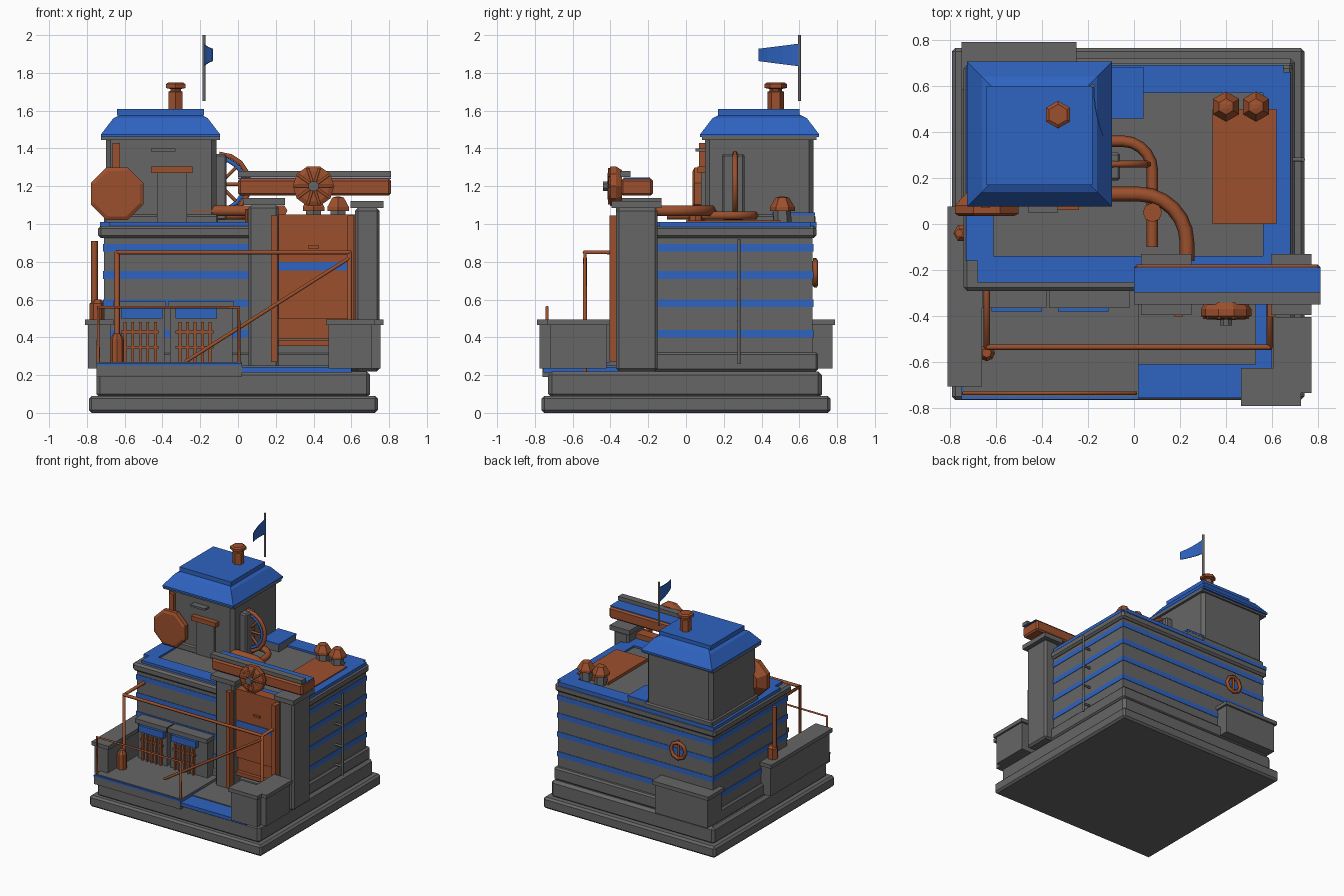
import bpy
import bmesh
import math
from mathutils import Vector, Matrix

if "Cube" in bpy.data.objects:
    bpy.data.objects.remove(bpy.data.objects["Cube"], do_unlink=True)


def make_material(name, colour):
    mat = bpy.data.materials.new(name)
    mat.use_nodes = True
    mat.diffuse_color = (*colour, 1)
    shader = next(n for n in mat.node_tree.nodes if n.type == "BSDF_PRINCIPLED")
    shader.inputs["Base Color"].default_value = (*colour, 1)
    return mat


grey = make_material("concrete grey", (.133, .133, .133))
blue = make_material("painted blue", (.028, .125, .53))
rust = make_material("rusty orange", (.33, .08, .026))


def finish(name, bm, mat):
    bmesh.ops.recalc_face_normals(bm, faces=bm.faces)
    mesh = bpy.data.meshes.new(name)
    bm.to_mesh(mesh)
    bm.free()
    mesh.materials.append(mat)
    obj = bpy.data.objects.new(name, mesh)
    bpy.context.collection.objects.link(obj)
    return obj


def box(name, mat, x, y, z, bevel=0):
    """Box from (low, high) pairs, optionally chamfered."""
    bm = bmesh.new()
    size = [p[1] - p[0] for p in (x, y, z)]
    mid = [(p[0] + p[1]) / 2 for p in (x, y, z)]
    bmesh.ops.create_cube(bm, size=1, matrix=Matrix.Translation(mid) @ Matrix.Diagonal((*size, 1)))
    if bevel:
        bmesh.ops.bevel(bm, geom=bm.edges[:], offset=bevel, segments=1, affect="EDGES")
    return finish(name, bm, mat)


def lathe(name, mat, centre, profile, sides, axis="Z", turn=0):
    """Stack of polygon rings; profile holds (radius, height) pairs."""
    bm = bmesh.new()
    rot = Matrix.Rotation(math.radians(90), 4, "X") if axis == "Y" else Matrix()
    place = Matrix.Translation(centre) @ rot
    rings = []
    for radius, height in profile:
        angles = [math.tau * (i + turn) / sides for i in range(sides)]
        rings.append([bm.verts.new(place @ Vector((radius * math.cos(a), radius * math.sin(a), height)))
                      for a in angles])
    for low, high in zip(rings, rings[1:]):
        for i in range(sides):
            j = (i + 1) % sides
            bm.faces.new((low[i], low[j], high[j], high[i]))
    bm.faces.new(rings[0])
    bm.faces.new(rings[-1])
    return finish(name, bm, mat)


def pipe(name, mat, points, radius, closed=False):
    curve = bpy.data.curves.new(name, "CURVE")
    curve.dimensions = "3D"
    curve.bevel_depth = radius
    curve.bevel_resolution = 1
    curve.use_fill_caps = True
    spline = curve.splines.new("POLY")
    spline.points.add(len(points) - 1)
    for point, co in zip(spline.points, points):
        point.co = (*co, 1)
    spline.use_cyclic_u = closed
    temp = bpy.data.objects.new(name, curve)
    bpy.context.collection.objects.link(temp)
    bpy.context.view_layer.update()
    mesh = bpy.data.meshes.new_from_object(temp.evaluated_get(bpy.context.evaluated_depsgraph_get()))
    bpy.data.objects.remove(temp, do_unlink=True)
    mesh.materials.clear()
    mesh.materials.append(mat)
    obj = bpy.data.objects.new(name, mesh)
    bpy.context.collection.objects.link(obj)


def arc(cx, cy, radius, start, end, steps):
    """Points of a flat arc, angles in degrees."""
    angles = [math.radians(start + (end - start) * i / steps) for i in range(steps + 1)]
    return [(cx + radius * math.cos(a), cy + radius * math.sin(a)) for a in angles]


# Stepped foundation
box("foundation_lower", grey, (-.79, .74), (-.765, .765), (0, .09), .015)
box("foundation_upper", grey, (-.75, .7), (-.73, .72), (.08, .22), .02)

# Front porch and yard floor
box("porch_slab", grey, (-.75, .02), (-.76, -.4), (.19, .255))
box("porch_trim", blue, (-.75, .02), (-.763, -.4), (.25, .264))
box("porch_floor", grey, (-.74, .02), (-.75, -.27), (.25, .27))
box("yard_border", blue, (.02, .6), (-.755, -.3), (.215, .243))
box("yard_floor", grey, (.02, .53), (-.61, -.27), (.22, .25))

# Main building with painted bands
box("main_block", grey, (-.71, .67), (-.27, .67), (.22, .94))
box("skirting", grey, (-.73, .69), (-.28, .7), (.22, .32), .012)
for level in (.42, .58, .73, .875):
    box("wall_band", blue, (-.714, .674), (-.274, .674), (level - .02, level + .02))
box("cornice", grey, (-.74, .69), (-.29, .69), (.925, .99), .015)
box("roof_deck", grey, (-.62, .57), (-.15, .58), (.97, .995))

# Raised blue roof rim
for x, y in (((-.68, .65), (-.255, -.14)), ((-.73, .65), (.57, .69)),
             ((-.73, -.61), (-.16, .69)), ((.56, .68), (-.14, .66))):
    box("roof_rim", blue, x, y, (.98, 1.01))
box("roof_panel", rust, (.34, .62), (0, .5), (.99, 1.018))
box("roof_locker", grey, (-.12, .04), (.46, .68), (.99, 1.045))
box("roof_locker_lid", blue, (-.12, .042), (.458, .682), (1.045, 1.06))

# Roof vents
for x in (.4, .53):
    lathe("vent_base", grey, (x, .51, 0), [(.05, .99), (.045, 1.08)], 6, turn=.5)
    lathe("vent_hood", rust, (x, .51, 0), [(.066, 1.07), (.066, 1.09), (.035, 1.14), (.012, 1.145)], 6, turn=.5)

# Curved roof pipes
path = [(-.15, .36)] + arc(-.05, .23, .13, 90, 0, 5) + [(.08, .05)]
pipe("roof_pipe_back", rust, [(x, y, 1.045) for x, y in path] + [(.08, -.1, 1.045)], .025)
path = [(-.24, .13)] + arc(.02, -.08, .21, 90, 0, 6) + [(.23, -.16)]
pipe("roof_pipe_front", rust, [(x, y, 1.07) for x, y in path], .032)
lathe("pipe_valve", rust, (.08, .05, 0), [(.042, 1.0), (.042, 1.08)], 8)

# Tower with hipped roof
box("tower", grey, (-.7, -.115), (.1, .675), (.99, 1.47), .025)
box("tower_foot", grey, (-.71, -.105), (.09, .685), (.99, 1.05), .01)
root2 = math.sqrt(2)
box("tower_eave", grey, (-.725, -.095), (.085, .69), (1.445, 1.465))
lathe("tower_roof", blue, (-.41, .39, 0),
      [(.315 * root2, 1.46), (.315 * root2, 1.475), (.25 * root2, 1.56), (.2 * root2, 1.585)], 4, turn=.5)
box("tower_roof_cap", blue, (-.64, -.18), (.17, .6), (1.575, 1.61))
lathe("chimney", rust, (-.33, .475, 0),
      [(.043, 1.6), (.043, 1.7), (.032, 1.705), (.032, 1.715), (.06, 1.72), (.06, 1.74), (.045, 1.75)], 6, turn=.5)

# Flag with a gentle curl
pipe("flag_pole", grey, [(-.18, .6, 1.65), (-.18, .6, 2)], .009)
bm = bmesh.new()
columns = []
for i in range(6):
    t = i / 5
    x, y, half = -.178 + .04 * t * t, .6 - .215 * t, .06 - .027 * t
    columns.append([bm.verts.new((x + d, y, 1.895 + s * half)) for d, s in ((0, 1), (0, -1), (.005, -1), (.005, 1))])
for a, b in zip(columns, columns[1:]):
    for i in range(4):
        bm.faces.new((a[i], a[i - 1], b[i - 1], b[i]))
bm.faces.new(columns[0])
bm.faces.new(columns[-1])
finish("flag", bm, blue)

# Tower front fittings
lathe("tower_dish", rust, (-.64, .1, 1.16), [(.09, -.04), (.15, .02), (.15, .055), (.13, .065)], 8, "Y", .5)
box("dish_bracket", rust, (-.665, -.625), (.07, .11), (1.25, 1.43))
box("tower_door", grey, (-.43, -.27), (.08, .12), (1.0, 1.27))
box("door_lintel", rust, (-.46, -.24), (.06, .11), (1.27, 1.305))
box("tower_awning", grey, (-.46, -.33), (.05, .11), (1.385, 1.4))

# Half wheel on the tower side
box("side_window", grey, (-.13, -.06), (.19, .31), (1.02, 1.37), .01)
for name, mat, radius, thick in (("wheel_rim", rust, .16, .015), ("wheel_inner_rim", blue, .135, .013)):
    pipe(name, mat, [(x, .26, z) for x, z in arc(-.1, 1.21, radius, 90, -90, 8)], thick)
for x, z in arc(-.1, 1.21, .15, 45, -45, 2):
    pipe("wheel_spoke", rust, [(-.1, .26, 1.21), (x, .26, z)], .01)

# Gate pillars
for low, high, cap_low, cap_high, top in ((.055, .215, .03, .25, 1.1), (.62, .75, .595, .77, 1.085)):
    box("gate_pillar", grey, (low, high), (-.37, -.15), (.22, top), .015)
    box("gate_pillar_cap", grey, (cap_low, cap_high), (-.395, -.13), (top, top + .037))

# Shutter door in the gateway
box("shutter_door", rust, (.2, .62), (-.33, -.25), (.5, 1.05))
box("shutter_band", blue, (.21, .59), (-.335, -.3), (.755, .8))
box("shutter_lower", rust, (.2, .62), (-.31, -.25), (.39, .51))
box("shutter_bar", rust, (.2, .62), (-.33, -.27), (.355, .385))
box("shutter_handle", rust, (.37, .43), (-.34, -.32), (.87, .885))
for x in (.175, .58):
    box("gate_frame", rust, (x, x + .035), (-.405, -.34), (.27, 1.045))

# Crane beam and its wheel
box("crane_beam", rust, (0, .81), (-.345, -.175), (1.15, 1.24), .012)
box("beam_strip", blue, (0, .81), (-.33, -.19), (1.238, 1.245))
box("beam_rail", grey, (0, .81), (-.35, -.295), (1.25, 1.28))
hub = Vector((.4, -.38, 1.2))
lathe("beam_wheel", rust, hub, [(.09, -.04), (.11, -.01), (.11, .02), (.085, .03)], 10, "Y")
lathe("wheel_hub", grey, hub, [(.028, 0), (.028, .06)], 8, "Y", .5)
for x, z in arc(hub.x, hub.z, .1, 0, 324, 9):
    pipe("wheel_rib", rust, [(hub.x, -.41, hub.z), (x, -.405, z)], .008)

# Barred front openings under hoods
for x, width in ((-.64, .25), (-.35, .32)):
    box("opening_frame", grey, (x - .01, x + width), (-.345, -.26), (.26, .56))
    box("opening_hood", grey, (x - .02, x + width + .01), (-.365, -.26), (.555, .59))
    box("opening_awning", blue, (x + .02, x + .24), (-.38, -.33), (.5, .552))
    for i in range(5):
        box("grille_bar", rust, (x + .035 + i * .04, x + .05 + i * .04), (-.365, -.34), (.27, .48))
    for z in (.34, .42):
        box("grille_rail", rust, (x + .02, x + .22), (-.36, -.34), (z, z + .015))

# Low perimeter walls with caps
for x, y in (((-.795, -.675), (-.69, .06)), ((.48, .71), (-.775, -.64)),
             ((.62, .755), (-.72, -.42)), ((-.735, -.265), (.6, .775))):
    box("low_wall", grey, x, y, (.235, .465))
    out = .015
    box("low_wall_cap", grey, (x[0] - out, x[1] + out), (y[0] - out, y[1] + out), (.465, .495))

# Railings and braces
pipe("porch_railing", rust, [(-.74, -.735, .24), (-.74, -.735, .56), (.005, -.735, .56), (.005, -.735, .2)], .009)
for x in (-.64, .59):
    pipe("yard_post", rust, [(x, -.535, .22), (x, -.535, .85), (x, -.28, .85)], .014)
pipe("yard_top_rail", rust, [(-.64, -.535, .85), (.59, -.535, .85)], .012)
pipe("yard_brace", rust, [(-.28, -.535, .27), (.59, -.535, .82)], .011)
lathe("gas_bottle", rust, (-.64, -.56, 0), [(.036, .27), (.036, .39), (.02, .42)], 8)

# Stack on the left wall
lathe("side_stack_base", rust, (-.745, -.04, 0), [(.04, .48), (.04, .58), (.02, .6)], 6)
pipe("side_stack", rust, [(-.76, -.04, .5), (-.76, -.04, .91)], .018)

# Conduit on the right wall
pipe("wall_conduit", grey, [(.735, .28, .26), (.735, .28, .92)], .009)
for z in (.33, .49, .66, .82):
    pipe("conduit_bracket", grey, [(.66, .28, z), (.74, .28, z)], .009)

# Hand wheel on the back wall
pipe("hand_wheel", rust, [(x, .685, z) for x, z in arc(-.41, .74, .065, 0, 315, 7)], .014, True)
pipe("hand_wheel_bar", rust, [(-.41, .68, .67), (-.41, .68, .82)], .009)
